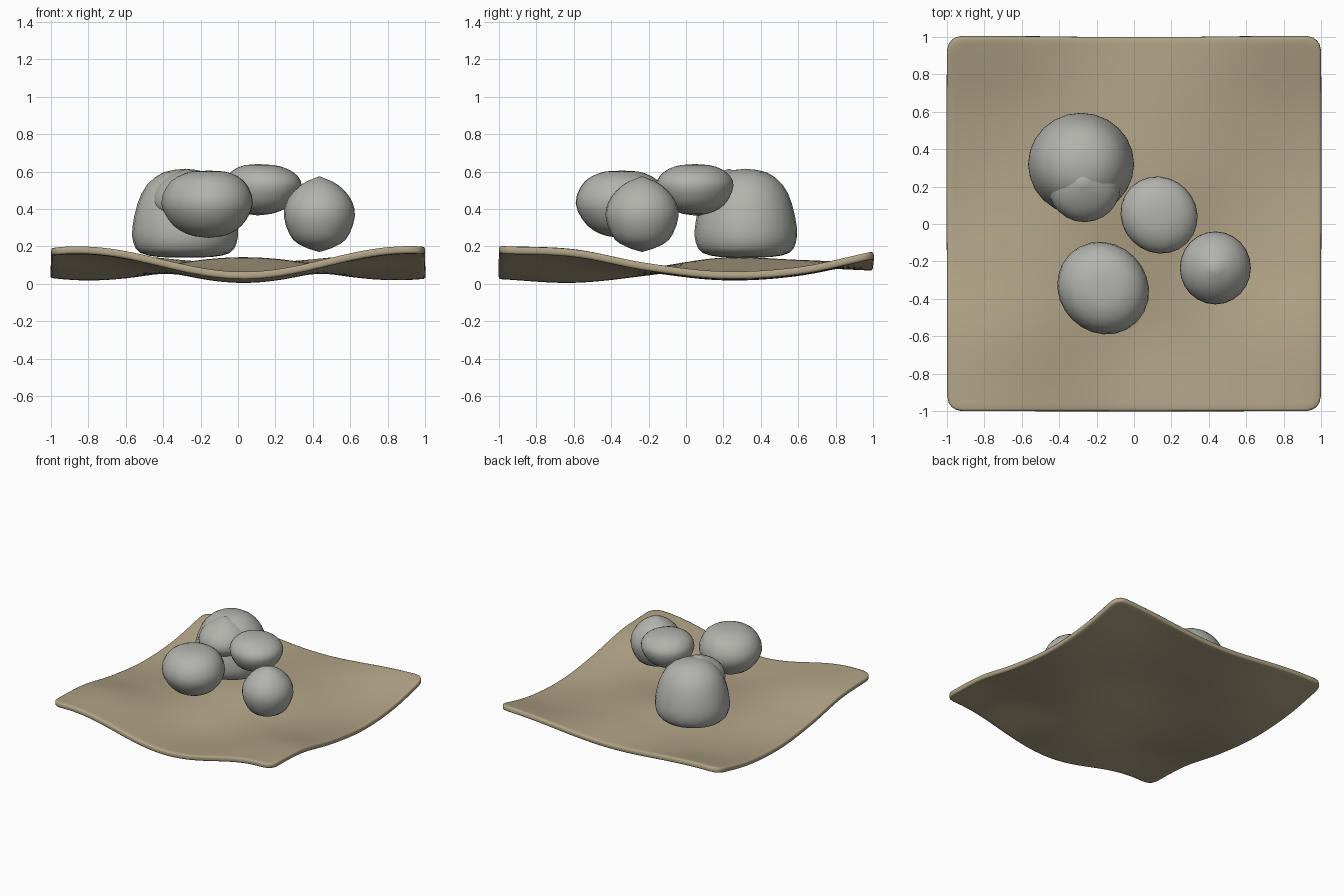
import bpy
import bmesh
import math

cube = bpy.data.objects.get("Cube")
if cube:
    bpy.data.objects.remove(cube, do_unlink=True)


def make_material(name, rgb):
    mat = bpy.data.materials.new(name)
    mat.use_nodes = True
    color = (*rgb, 1)
    mat.diffuse_color = color
    mat.node_tree.nodes["Principled BSDF"].inputs["Base Color"].default_value = color
    return mat


def spline(values, t):
    """Smooth curve through evenly spaced values, t from 0 to 1."""
    last = len(values) - 1
    i = min(int(t * last), last - 1)
    u = t * last - i
    b, c = values[i], values[i + 1]
    a = values[i - 1] if i > 0 else 2 * b - c
    d = values[i + 2] if i + 2 <= last else 2 * c - b
    return b + u / 2 * (c - a + u * (2 * a - 5 * b + 4 * c - d + u * (3 * (b - c) + d - a)))


def finish(name, bm, mat):
    bmesh.ops.recalc_face_normals(bm, faces=bm.faces)
    mesh = bpy.data.meshes.new(name)
    bm.to_mesh(mesh)
    bm.free()
    mesh.materials.append(mat)
    for poly in mesh.polygons:
        poly.use_smooth = True
    obj = bpy.data.objects.new(name, mesh)
    bpy.context.collection.objects.link(obj)
    return obj


sand = make_material("sand tan", (0.44, 0.37, 0.24))
stone = make_material("stone grey", (0.45, 0.45, 0.42))

# Rolling ground sheet: heights along the middle and along the sides, blended by a wave
MIDDLE = [0.065, 0.045, 0.085, 0.14, 0.128, 0.11]
SIDE = [0.195, 0.178, 0.10, 0.054, 0.078, 0.165]
CORNER = 0.08


def ground_height(x, y):
    t = min(max((y + 1) / 2, 0), 1)
    wave = (1 - math.cos(math.pi * (x - 0.03) / 0.86)) / 2
    mid, side = spline(MIDDLE, t), spline(SIDE, t)
    return mid + (side - mid) * wave + 0.01 * x ** 4


bm = bmesh.new()
bmesh.ops.create_grid(bm, x_segments=50, y_segments=50, size=1)
for v in bm.verts:
    # Round the four corners of the sheet
    dx, dy = abs(v.co.x) - 1 + CORNER, abs(v.co.y) - 1 + CORNER
    if dx > 0 and dy > 0:
        k = max(dx, dy) / math.hypot(dx, dy)
        v.co.x = math.copysign(1 - CORNER + dx * k, v.co.x)
        v.co.y = math.copysign(1 - CORNER + dy * k, v.co.y)
    v.co.z = ground_height(v.co.x, v.co.y)
ground = finish("ground_sheet", bm, sand)
solid = ground.modifiers.new("thickness", 'SOLIDIFY')
solid.thickness = 0.04
solid.offset = -1
bevel = ground.modifiers.new("soft_rim", 'BEVEL')
bevel.width = 0.012
bevel.segments = 2
bevel.limit_method = 'ANGLE'
bevel.angle_limit = math.radians(50)


# Boulders: a turned profile with lobes and an off-centre pole
def boulder(name, centre, radii, pole, widths, heights, lobe=0.0, turn=0.0,
            segments=24, rings=16):
    bm = bmesh.new()
    loops = []
    for j in range(rings + 1):
        t = j / rings
        w, z = max(spline(widths, t), 0), spline(heights, t)
        loop = []
        for i in range(segments):
            a = math.tau * i / segments
            r = w * (1 + lobe * math.cos(2 * (a - turn)))
            loop.append(bm.verts.new((
                centre[0] + pole[0] * (1 - w) + radii[0] * r * math.cos(a),
                centre[1] + pole[1] * (1 - w) + radii[1] * r * math.sin(a), z)))
        loops.append(loop)
    for low, high in zip(loops, loops[1:]):
        for i in range(segments):
            n = (i + 1) % segments
            bm.faces.new((low[i], low[n], high[n], high[i]))
    bmesh.ops.remove_doubles(bm, verts=bm.verts, dist=0.0005)
    return finish(name, bm, stone)


boulder("large_boulder", (-0.283, 0.32), (0.282, 0.273), (0, 0),
        [0, 0.5, 0.85, 0.98, 1, 0.9, 0.72, 0.4, 0],
        [0.14, 0.143, 0.165, 0.22, 0.3, 0.43, 0.53, 0.597, 0.615])
boulder("leaning_boulder", (-0.265, 0.2), (0.193, 0.19), (-0.01, 0.03),
        [0, 0.45, 0.85, 1, 0.85, 0.45, 0],
        [0.325, 0.335, 0.375, 0.44, 0.52, 0.58, 0.615])
boulder("front_boulder", (-0.165, -0.343), (0.245, 0.247), (0.01, 0),
        [0, 0.42, 0.78, 1, 0.83, 0.45, 0],
        [0.245, 0.262, 0.32, 0.43, 0.54, 0.595, 0.605],
        lobe=0.04, turn=-math.pi / 4)
boulder("flat_boulder", (0.134, 0.048), (0.206, 0.206), (-0.03, 0),
        [0, 0.42, 0.8, 1, 0.85, 0.48, 0],
        [0.365, 0.38, 0.43, 0.525, 0.59, 0.63, 0.64],
        lobe=0.03, turn=-math.pi / 4)
boulder("pointed_boulder", (0.435, -0.235), (0.19, 0.195), (0, 0),
        [0, 0.4, 0.78, 1, 0.88, 0.5, 0],
        [0.17, 0.195, 0.245, 0.36, 0.455, 0.532, 0.575])
